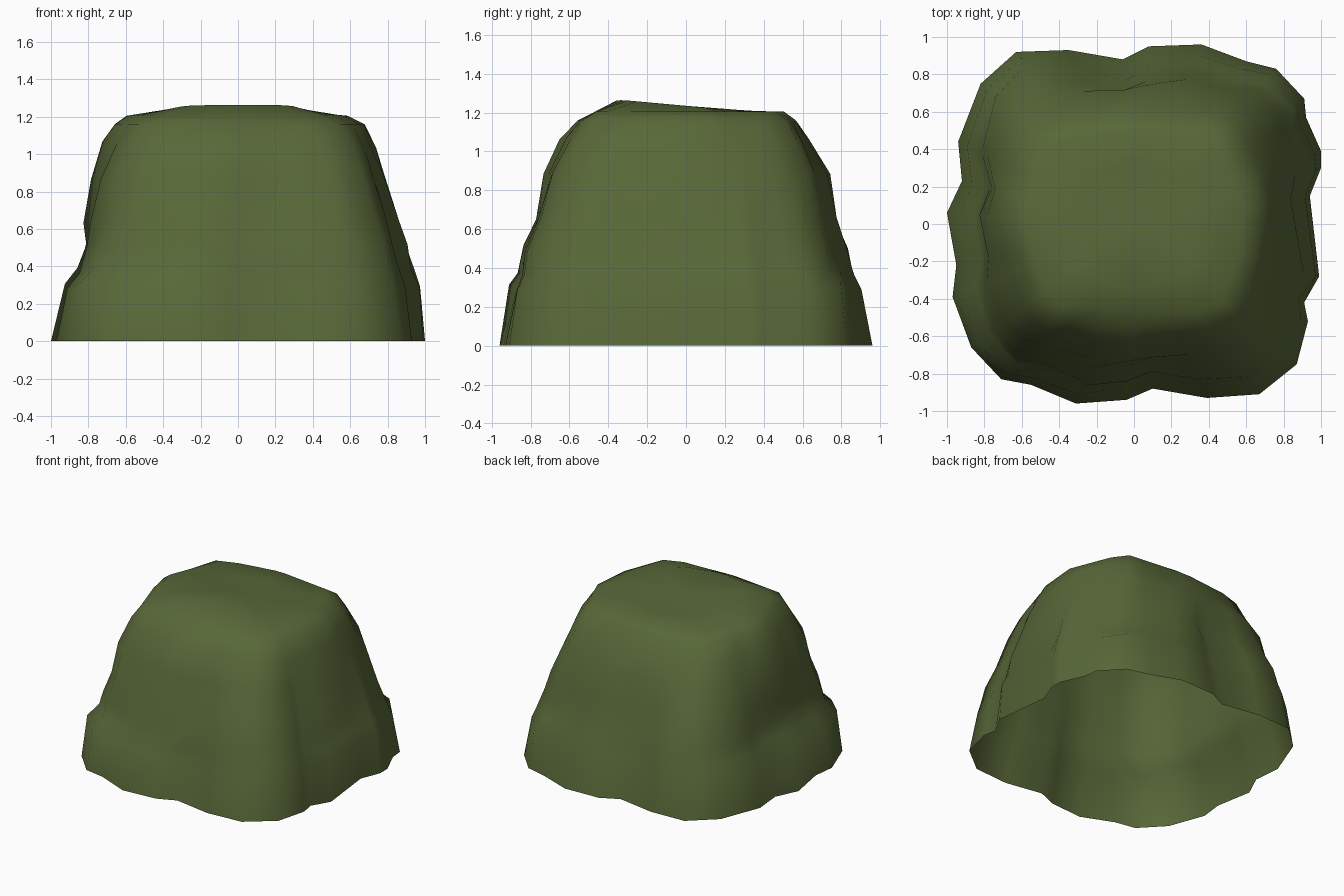
import bpy, bmesh, math, random

if "Cube" in bpy.data.objects:
    bpy.data.objects.remove(bpy.data.objects["Cube"])

random.seed(4)

# Ground outline of the boulder, counter-clockwise from the right side
BASE = [(1.0, .39), (.92, .57), (.91, .67), (.76, .83), (.60, .87), (.36, .96),
        (.08, .95), (-.06, .88), (-.35, .93), (-.63, .92), (-.82, .75), (-.94, .44),
        (-.92, .23), (-1.0, .06), (-.95, -.22), (-.97, -.39), (-.87, -.66), (-.71, -.83),
        (-.55, -.86), (-.31, -.96), (-.04, -.94), (.10, -.88), (.39, -.93), (.67, -.91),
        (.87, -.75), (.93, -.52), (.91, -.42), (.99, -.28), (.94, .15), (1.0, .30)]

# Reach of each layer towards E, NE, N, NW, W, SW, S, SE
GROUND = (1.0, 1.12, .96, 1.12, 1.0, 1.09, .96, 1.13)
LAYERS = [(0.00, GROUND),
          (0.30, (.98, 1.07, .89, 1.08, .92, 1.05, .89, 1.08)),
          (0.38, (.95, 1.02, .86, 1.04, .85, .98, .86, 1.05)),
          (0.50, (.92, .97, .84, 1.01, .81, .94, .85, 1.01)),
          (0.65, (.90, .93, .77, .96, .82, .90, .77, .96)),
          (0.88, (.82, .88, .75, .89, .79, .86, .75, .89)),
          (1.05, (.79, .80, .63, .80, .74, .77, .65, .82)),
          (1.16, (.72, .73, .57, .73, .67, .71, .56, .74)),
          (1.205, (.62, .64, .51, .62, .61, .62, .47, .65)),
          (1.235, (.35, .35, .35, .35, .40, .40, .36, .40))]


def shrink(reach, angle):
    """Scale of a layer against the ground outline in one direction."""
    t = (angle / (math.pi / 4)) % 8
    i, f = int(t) % 8, t - int(t)
    j = (i + 1) % 8
    return (1 - f) * reach[i] / GROUND[i] + f * reach[j] / GROUND[j]


def chord(reach, angle):
    """Radius of the plain octagon through the eight reaches."""
    t = (angle / (math.pi / 4)) % 8
    i = int(t) % 8
    a, b = reach[i], reach[(i + 1) % 8]
    d = (t - i) * math.pi / 4
    q = math.pi / 4
    return a * b * math.sin(q) / (a * math.sin(d) + b * math.sin(q - d))


bm = bmesh.new()
rings = []
for level, (z, reach) in enumerate(LAYERS):
    plain = max(0, min(1, (z - .5) / .6))      # outline gets calmer with height
    ring = []
    for x, y in BASE:
        a, r0 = math.atan2(y, x), math.hypot(x, y)
        r = (1 - plain) * r0 * shrink(reach, a) + plain * chord(reach, a)
        dz = 0
        if 0 < level < 7:                      # slight rocky unevenness
            r += random.uniform(-.01, .01)
            dz = random.uniform(-.02, .02)
        if level == 9:                         # top tilts up to the front
            dz = -.03 * y
        ring.append(bm.verts.new((r * math.cos(a), r * math.sin(a), z + dz)))
    rings.append(ring)

# Rocky walls
n = len(BASE)
for low, high in zip(rings, rings[1:]):
    for i in range(n):
        j = (i + 1) % n
        bm.faces.new((low[i], low[j], high[j], high[i]))

# Nearly flat top; the underside stays open
peak = bm.verts.new((0, 0, 1.235))
for i in range(n):
    bm.faces.new((rings[-1][i], rings[-1][(i + 1) % n], peak))

bm.normal_update()
mesh = bpy.data.meshes.new("boulder")
bm.to_mesh(mesh)
bm.free()
boulder = bpy.data.objects.new("boulder", mesh)
bpy.context.collection.objects.link(boulder)

# Moss green colour
moss = bpy.data.materials.new("moss green")
moss.diffuse_color = (.098, .138, .04, 1)
moss.use_nodes = True
moss.node_tree.nodes["Principled BSDF"].inputs["Base Color"].default_value = moss.diffuse_color
mesh.materials.append(moss)

bpy.context.view_layer.objects.active = boulder
boulder.select_set(True)
bpy.ops.object.shade_smooth_by_angle(angle=math.radians(60))
